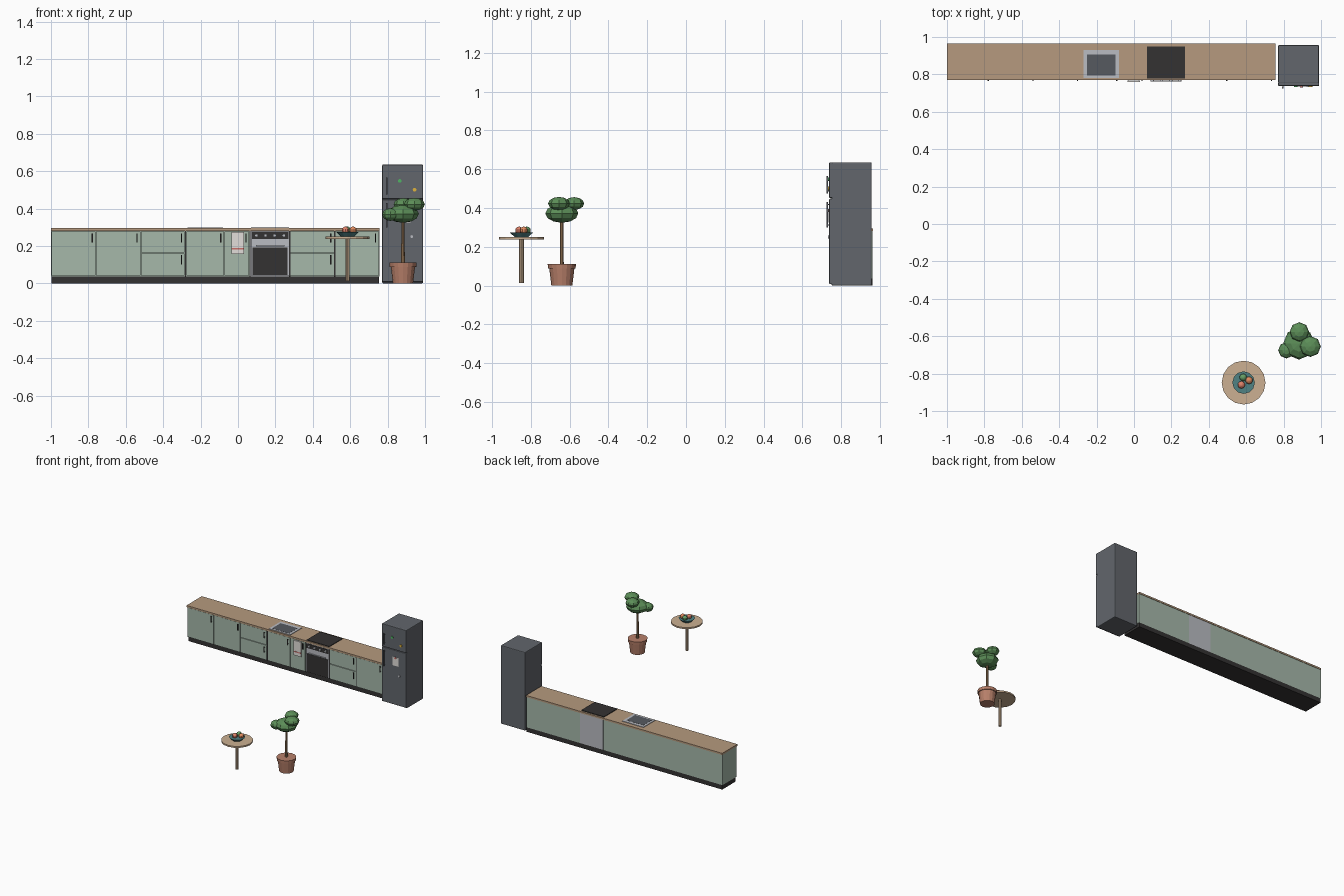
import bpy
from math import pi

MATS = {}

def mat(name, r, g, b):
    m = bpy.data.materials.new(name)
    lin = [(c / 255 / 12.92 if c < 11 else ((c / 255 + 0.055) / 1.055) ** 2.4) for c in (r, g, b)]
    m.diffuse_color = (*lin, 1)
    MATS[name] = m

for args in [("sage", 166, 184, 170), ("wood", 182, 154, 126), ("dark", 52, 50, 50),
             ("steel", 186, 188, 194), ("basin", 86, 90, 96), ("fridge", 98, 102, 108),
             ("white", 226, 222, 218), ("red", 200, 110, 105), ("terracotta", 184, 128, 106),
             ("leaf", 92, 142, 88), ("trunk", 160, 126, 92), ("table", 204, 176, 146),
             ("teal", 80, 130, 132), ("orange", 224, 140, 96), ("peach", 222, 130, 106),
             ("apple", 104, 160, 104), ("green", 80, 180, 100), ("yellow", 224, 180, 60)]:
    mat(*args)

def finish(name, m):
    ob = bpy.context.object
    ob.name = name
    ob.data.materials.append(MATS[m])
    return ob

def box(name, m, x0, x1, y0, y1, z0, z1, bevel=0):
    bpy.ops.mesh.primitive_cube_add(size=1, location=((x0 + x1) / 2, (y0 + y1) / 2, (z0 + z1) / 2))
    ob = finish(name, m)
    ob.scale = (x1 - x0, y1 - y0, z1 - z0)
    bpy.ops.object.transform_apply(location=False, rotation=False, scale=True)
    if bevel:
        b = ob.modifiers.new("bevel", 'BEVEL')
        b.width, b.segments = bevel, 2
    return ob

def cone(name, m, x, y, z0, z1, r0, r1, n=16):
    bpy.ops.mesh.primitive_cone_add(vertices=n, radius1=r0, radius2=r1, depth=z1 - z0,
                                    location=(x, y, (z0 + z1) / 2))
    return finish(name, m)

def blob(name, m, x, y, z, r, rz, n=8, rings=6):
    bpy.ops.mesh.primitive_uv_sphere_add(segments=n, ring_count=rings, radius=1, location=(x, y, z))
    ob = finish(name, m)
    ob.scale = (r, r, rz)
    return ob

def disc(name, m, x, y, z, r, depth):
    # short cylinder facing the front
    bpy.ops.mesh.primitive_cylinder_add(vertices=12, radius=r, depth=depth, location=(x, y, z),
                                        rotation=(pi / 2, 0, 0))
    return finish(name, m)

# cabinet carcass, plinth and worktop, split around the oven
BACK = 0.962
box("plinth", "dark", -0.998, 0.755, 0.79, BACK, 0, 0.036)
for i, (a, b) in enumerate([(-1, 0.066), (0.277, 0.757)]):
    box(f"carcass_{i}", "sage", a, b, 0.784, BACK, 0.036, 0.281)
box("oven_body", "steel", 0.068, 0.275, 0.784, BACK, 0.036, 0.281)
box("worktop", "wood", -1, 0.757, 0.77, 0.965, 0.281, 0.295)

def front(name, a, b, z0, z1):
    # door or drawer panel with a vertical pull at its right edge
    box(name, "sage", a + 0.002, b - 0.002, 0.774, 0.784, z0, z1)
    top = z1 - 0.01
    box(name + "_handle", "dark", b - 0.022, b - 0.016, 0.764, 0.769, top - 0.05, top)
    for z in (top - 0.042, top - 0.008):
        box(name + "_post", "dark", b - 0.021, b - 0.017, 0.769, 0.774, z - 0.002, z + 0.002)

LOW, HIGH = 0.041, 0.278
for i, (a, b) in enumerate([(-0.998, -0.76), (-0.76, -0.52), (-0.277, -0.073),
                            (-0.073, 0.062), (0.519, 0.755)]):
    front(f"door_{i}", a, b, LOW, HIGH)
for i, (a, b) in enumerate([(-0.52, -0.283), (0.28, 0.515)]):
    front(f"drawer_low_{i}", a, b, LOW, 0.161)
    front(f"drawer_top_{i}", a, b, 0.165, HIGH)
for x in (-0.28, 0.065, 0.2765, 0.517):
    box("cabinet_gap", "dark", x - 0.003, x + 0.003, 0.778, 0.785, 0.036, 0.281)

# oven front
box("oven_front", "steel", 0.07, 0.273, 0.775, 0.784, LOW, HIGH)
box("oven_control_panel", "dark", 0.074, 0.269, 0.772, 0.776, 0.238, 0.274)
box("oven_window", "dark", 0.078, 0.265, 0.771, 0.776, 0.045, 0.192)
box("oven_handle", "steel", 0.095, 0.248, 0.761, 0.767, 0.198, 0.205)
for x in (0.105, 0.238):
    box("oven_handle_post", "steel", x - 0.003, x + 0.003, 0.766, 0.776, 0.199, 0.204)
for i in range(4):
    disc("oven_knob", "steel", 0.098 + i * 0.049, 0.768, 0.256, 0.009, 0.01)

# hob, sink and towel
box("hob", "dark", 0.07, 0.272, 0.778, 0.95, 0.294, 0.3)
box("sink_rim", "steel", -0.27, -0.08, 0.78, 0.93, 0.294, 0.299)
box("sink_basin", "basin", -0.252, -0.1, 0.795, 0.905, 0.296, 0.3)
box("towel", "white", -0.036, 0.032, 0.76, 0.768, 0.156, 0.276)
box("towel_stripe", "red", -0.036, 0.032, 0.759, 0.762, 0.182, 0.19)
box("towel_rail", "steel", -0.03, 0.026, 0.765, 0.774, 0.268, 0.274)

# fridge
box("fridge_body", "fridge", 0.771, 0.989, 0.75, 0.957, 0, 0.635, 0.006)
box("fridge_door", "fridge", 0.771, 0.989, 0.738, 0.758, 0.008, 0.448, 0.004)
box("freezer_door", "fridge", 0.771, 0.989, 0.738, 0.758, 0.452, 0.635, 0.004)
for name, z0, z1 in (("fridge_handle", 0.3, 0.43), ("freezer_handle", 0.475, 0.565)):
    box(name, "basin", 0.792, 0.8, 0.725, 0.731, z0, z1)
    for z in (z0 + 0.012, z1 - 0.012):
        box(name + "_post", "basin", 0.793, 0.799, 0.73, 0.74, z - 0.003, z + 0.003)
disc("magnet_green", "green", 0.865, 0.736, 0.548, 0.01, 0.008)
disc("magnet_yellow", "yellow", 0.944, 0.736, 0.5, 0.01, 0.008)
disc("magnet_grey", "steel", 0.929, 0.736, 0.25, 0.008, 0.008)
box("note", "white", 0.868, 0.922, 0.735, 0.739, 0.325, 0.395)
disc("note_magnet", "red", 0.895, 0.734, 0.388, 0.008, 0.006)

# pedestal table with a fruit bowl
TX, TY = 0.586, -0.848
cone("table_leg", "table", TX, TY, 0.013, 0.24, 0.012, 0.012, 10)
cone("table_top", "table", TX, TY, 0.238, 0.25, 0.117, 0.117)
cone("bowl", "teal", TX, TY, 0.25, 0.274, 0.035, 0.06, 12)
for m, x, y in (("peach", 0.574, -0.86), ("orange", 0.615, -0.836), ("apple", 0.584, -0.82)):
    blob("fruit_" + m, m, x, y, 0.284, 0.02, 0.02, 10, 8)

# potted tree
PX, PY = 0.882, -0.64
cone("pot", "terracotta", PX, PY, 0, 0.09, 0.054, 0.065)
cone("pot_rim", "terracotta", PX, PY, 0.088, 0.112, 0.071, 0.073)
cone("trunk", "trunk", PX, PY, 0.11, 0.36, 0.01, 0.008, 8)
for i, (x, y, z, r, rz) in enumerate([(PX, PY, 0.372, 0.085, 0.048), (0.943, -0.655, 0.423, 0.056, 0.034),
                                      (0.884, -0.577, 0.423, 0.052, 0.033), (0.815, -0.675, 0.368, 0.044, 0.034)]):
    blob(f"foliage_{i}", "leaf", x, y, z, r, rz)
